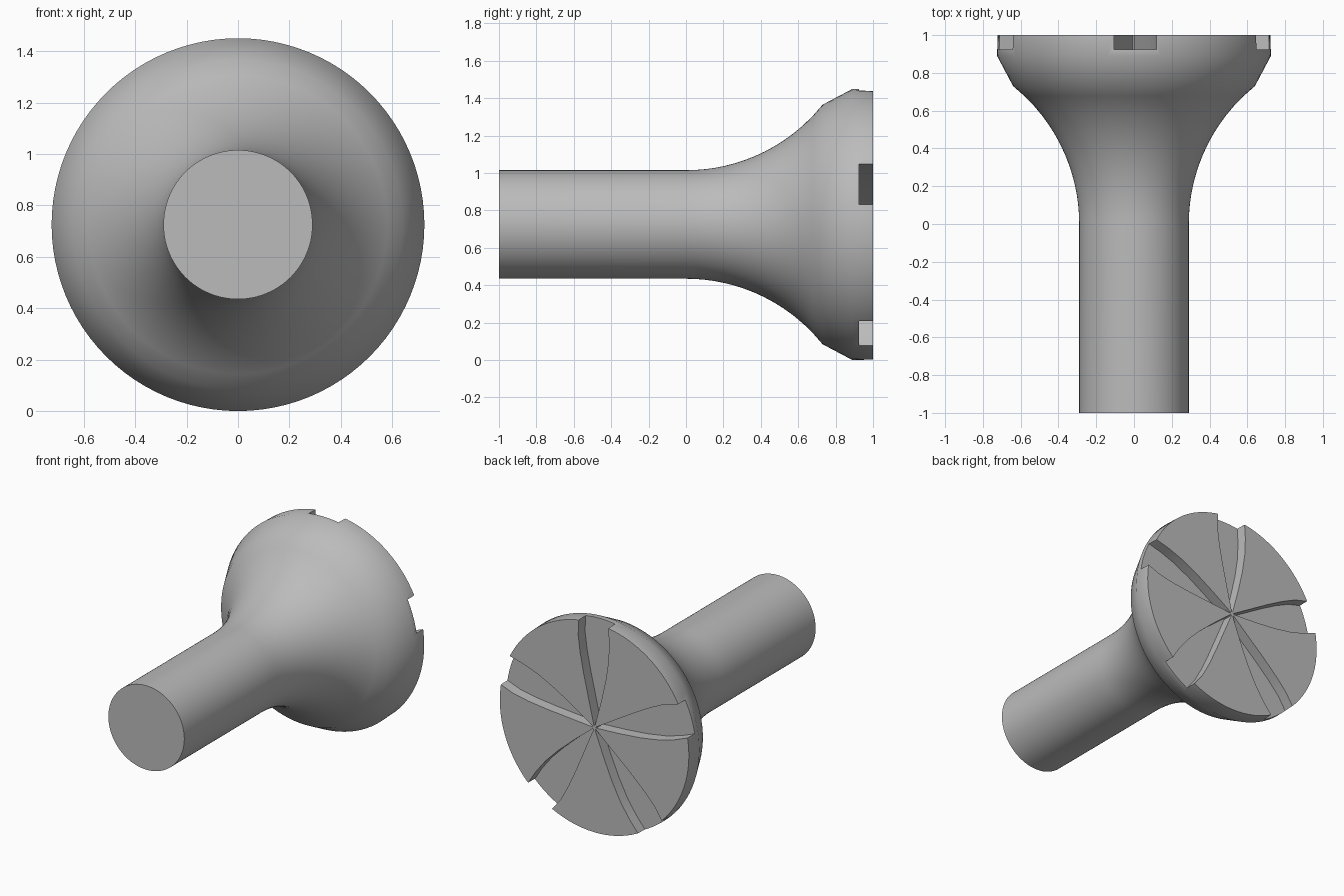
import bpy, bmesh
from math import sin, cos, radians, pi, sqrt

old = bpy.data.objects.get("Cube")
if old:
    bpy.data.objects.remove(old, do_unlink=True)

AXIS_Z = 0.725
SIDES = 96

grey = bpy.data.materials.new("light_grey")
grey.use_nodes = True
colour = (0.5, 0.5, 0.5, 1)
grey.diffuse_color = colour
grey.node_tree.nodes["Principled BSDF"].inputs["Base Color"].default_value = colour


def make_object(name, bm):
    bmesh.ops.recalc_face_normals(bm, faces=bm.faces)
    mesh = bpy.data.meshes.new(name)
    bm.to_mesh(mesh)
    bm.free()
    mesh.materials.append(grey)
    obj = bpy.data.objects.new(name, mesh)
    bpy.context.collection.objects.link(obj)
    return obj


# Shaft flaring through a circular fillet into the head
R = 0.936
fillet = [(0.73 * i / 14, 0.29 + R - sqrt(R * R - (0.73 * i / 14) ** 2)) for i in range(15)]
profile = [(-1, 0.29)] + fillet + [(0.89, 0.725), (1, 0.722)]

bm = bmesh.new()
rings = [[bm.verts.new((r * cos(2 * pi * k / SIDES), y, AXIS_Z + r * sin(2 * pi * k / SIDES)))
          for k in range(SIDES)] for y, r in profile]
for a, b in zip(rings, rings[1:]):
    for k in range(SIDES):
        n = (k + 1) % SIDES
        bm.faces.new((a[k], a[n], b[n], b[k]))
bm.faces.new(rings[0])
bm.faces.new(rings[-1])
body = make_object("flared_head_and_shaft", bm)

# Five curved grooves, widening from the hub to the rim
# each station: radius, angle of lower edge, angle of upper edge
stations = [(0.015, 6, 34), (0.2, 5, 33), (0.36, 5, 32), (0.5, 5.5, 30.5),
            (0.62, 6.5, 28.5), (0.72, 8.5, 26.5), (0.8, 9, 26)]
bm = bmesh.new()
for g in range(5):
    outline = [(r, lo) for r, lo, hi in stations] + [(r, hi) for r, lo, hi in reversed(stations)]
    loop = [bm.verts.new((r * cos(radians(t + 72 * g)), 0.925, AXIS_Z + r * sin(radians(t + 72 * g))))
            for r, t in outline]
    face = bm.faces.new(loop)
    top = bmesh.ops.extrude_face_region(bm, geom=[face])
    moved = [v for v in top["geom"] if isinstance(v, bmesh.types.BMVert)]
    bmesh.ops.translate(bm, vec=(0, 0.15, 0), verts=moved)
cutter = make_object("groove_cutter", bm)
cutter.hide_render = True

cut = body.modifiers.new("grooves", "BOOLEAN")
cut.operation = "DIFFERENCE"
cut.solver = "EXACT"
cut.object = cutter
bpy.context.view_layer.objects.active = body
bpy.ops.object.select_all(action="DESELECT")
body.select_set(True)
bpy.ops.object.modifier_apply(modifier=cut.name)
bpy.data.objects.remove(cutter, do_unlink=True)
bpy.ops.object.shade_smooth_by_angle(angle=radians(32))
